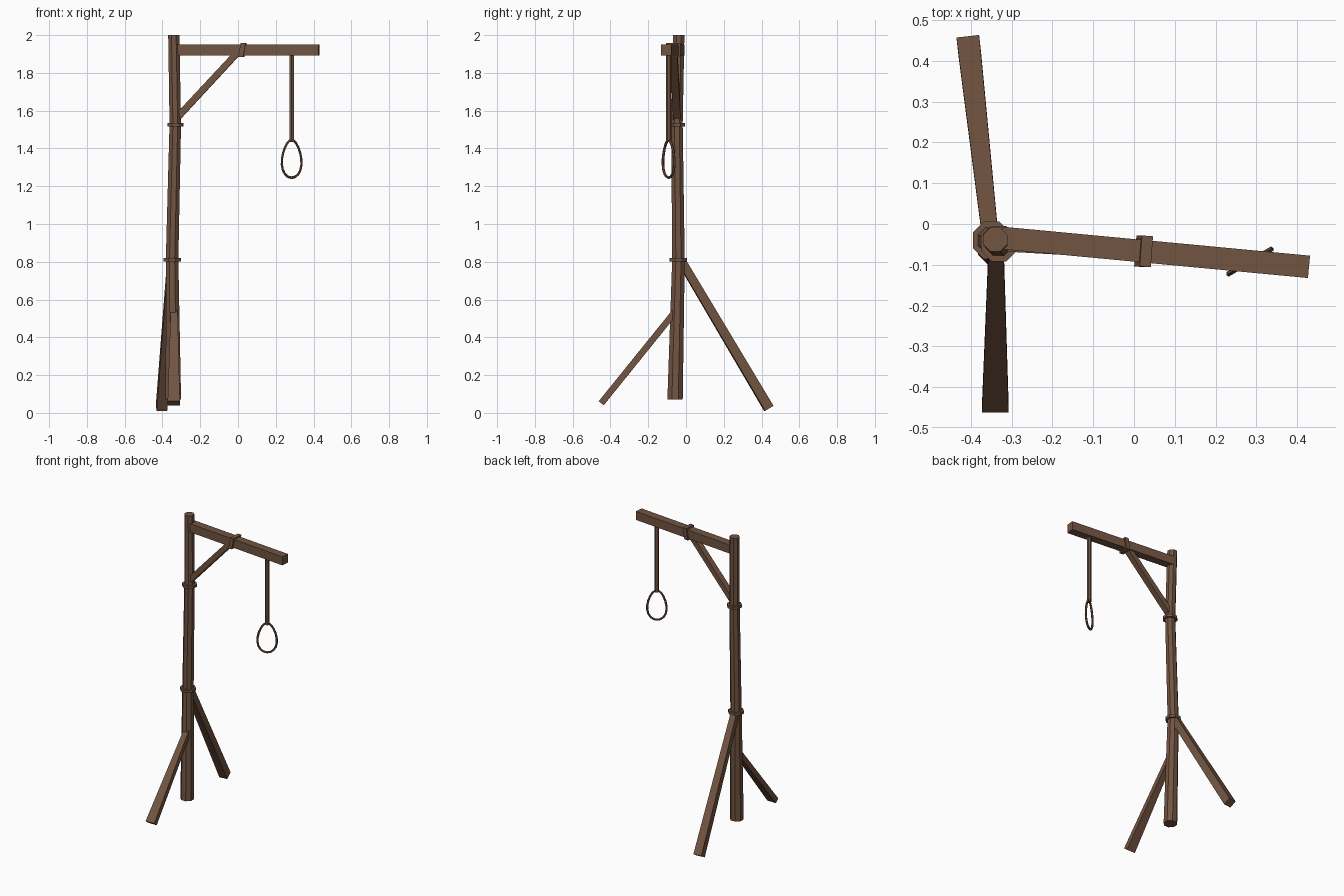
import bpy, bmesh, math
from mathutils import Vector

if "Cube" in bpy.data.objects:
    bpy.data.objects.remove(bpy.data.objects["Cube"])

wood = bpy.data.materials.new("brown_wood")
wood.diffuse_color = (0.17, 0.09, 0.055, 1)
wood.use_nodes = True
wood.node_tree.nodes["Principled BSDF"].inputs["Base Color"].default_value = wood.diffuse_color


def add_object(name, bm):
    bmesh.ops.recalc_face_normals(bm, faces=bm.faces)
    mesh = bpy.data.meshes.new(name)
    bm.to_mesh(mesh)
    bm.free()
    mesh.materials.append(wood)
    obj = bpy.data.objects.new(name, mesh)
    bpy.context.collection.objects.link(obj)
    return obj


def loft(name, sections):
    """Bridge equal-length point loops and cap both ends."""
    bm = bmesh.new()
    loops = [[bm.verts.new(p) for p in s] for s in sections]
    n = len(loops[0])
    for a, b in zip(loops, loops[1:]):
        for i in range(n):
            j = (i + 1) % n
            bm.faces.new((a[i], a[j], b[j], b[i]))
    bm.faces.new(loops[0])
    bm.faces.new(loops[-1])
    return add_object(name, bm)


def ring(c, r, n=8, tilt=(0, 0)):
    pts = []
    for i in range(n):
        a = 2 * math.pi * (i + 0.5) / n
        x, y = r * math.cos(a), r * math.sin(a)
        pts.append((c[0] + x, c[1] + y, c[2] + x * tilt[0] + y * tilt[1]))
    return pts


def plank(name, a, b, size_a, size_b):
    """Tapered square timber from a to b; sizes are (side width, thickness)."""
    a, b = Vector(a), Vector(b)
    d = (b - a).normalized()
    side = d.cross(Vector((0, 0, 1))).normalized()
    up = side.cross(d)
    corners = ((-1, -1), (1, -1), (1, 1), (-1, 1))
    return loft(name, [[p + side * u * s[0] / 2 + up * v * s[1] / 2 for u, v in corners]
                       for p, s in ((a, size_a), (b, size_b))])


# Slightly crooked post
loft("post", [ring(c, r) for c, r in (
    ((-0.342, -0.058, 0.07), 0.044),
    ((-0.349, -0.040, 0.81), 0.036),
    ((-0.332, -0.048, 1.53), 0.033),
    ((-0.340, -0.038, 2.00), 0.032))])

# Bands around the post
for name, x, y, z, r in (("lower_band", -0.349, -0.040, 0.81, 0.050),
                         ("upper_band", -0.331, -0.048, 1.525, 0.047)):
    loft(name, [ring((x, y, z - 0.009), r), ring((x, y, z + 0.009), r)])

# Crossbeam, diagonal brace and support legs
plank("crossbeam", (-0.325, -0.034, 1.92), (0.429, -0.105, 1.92), (0.055, 0.058), (0.055, 0.058))
plank("brace", (-0.325, -0.047, 1.56), (0.005, -0.066, 1.915), (0.040, 0.036), (0.040, 0.034))
plank("back_leg", (-0.353, -0.025, 0.805), (-0.405, 0.438, 0.024), (0.040, 0.044), (0.056, 0.052))
plank("front_leg", (-0.338, -0.05, 0.545), (-0.340, -0.449, 0.051), (0.036, 0.034), (0.065, 0.034))

# Slanted strap around the crossbeam
plank("beam_strap", (0.010, -0.066, 1.921), (0.037, -0.068, 1.921), (0.076, 0.076), (0.076, 0.076))
strap = bpy.data.objects["beam_strap"]
for v in strap.data.vertices:
    v.co.x += (v.co.z - 1.921) * 0.18

# Hanging rope
cx, cy = 0.284, -0.092
loft("rope", [ring((cx, cy, z), 0.014, 6) for z in (1.435, 1.90)])

# Egg-shaped loop as a thin tube
bm = bmesh.new()
yaw = math.radians(30)
steps, sides, tube = 20, 6, 0.007
loops = []
for i in range(steps):
    t = 2 * math.pi * i / steps
    u, h = 0.059 * math.sin(t) * (1 - 0.22 * math.cos(t)), 0.1 * math.cos(t)
    nu, nh = math.sin(t), math.cos(t)
    loop = []
    for k in range(sides):
        a = 2 * math.pi * k / sides
        m = u + tube * math.cos(a) * nu
        w = tube * math.sin(a)
        loop.append(bm.verts.new((cx + m * math.cos(yaw) - w * math.sin(yaw),
                                  cy + m * math.sin(yaw) + w * math.cos(yaw),
                                  1.345 + h + tube * math.cos(a) * nh)))
    loops.append(loop)
for i in range(steps):
    a, b = loops[i], loops[(i + 1) % steps]
    for k in range(sides):
        j = (k + 1) % sides
        bm.faces.new((a[k], a[j], b[j], b[k]))
add_object("rope_loop", bm)
